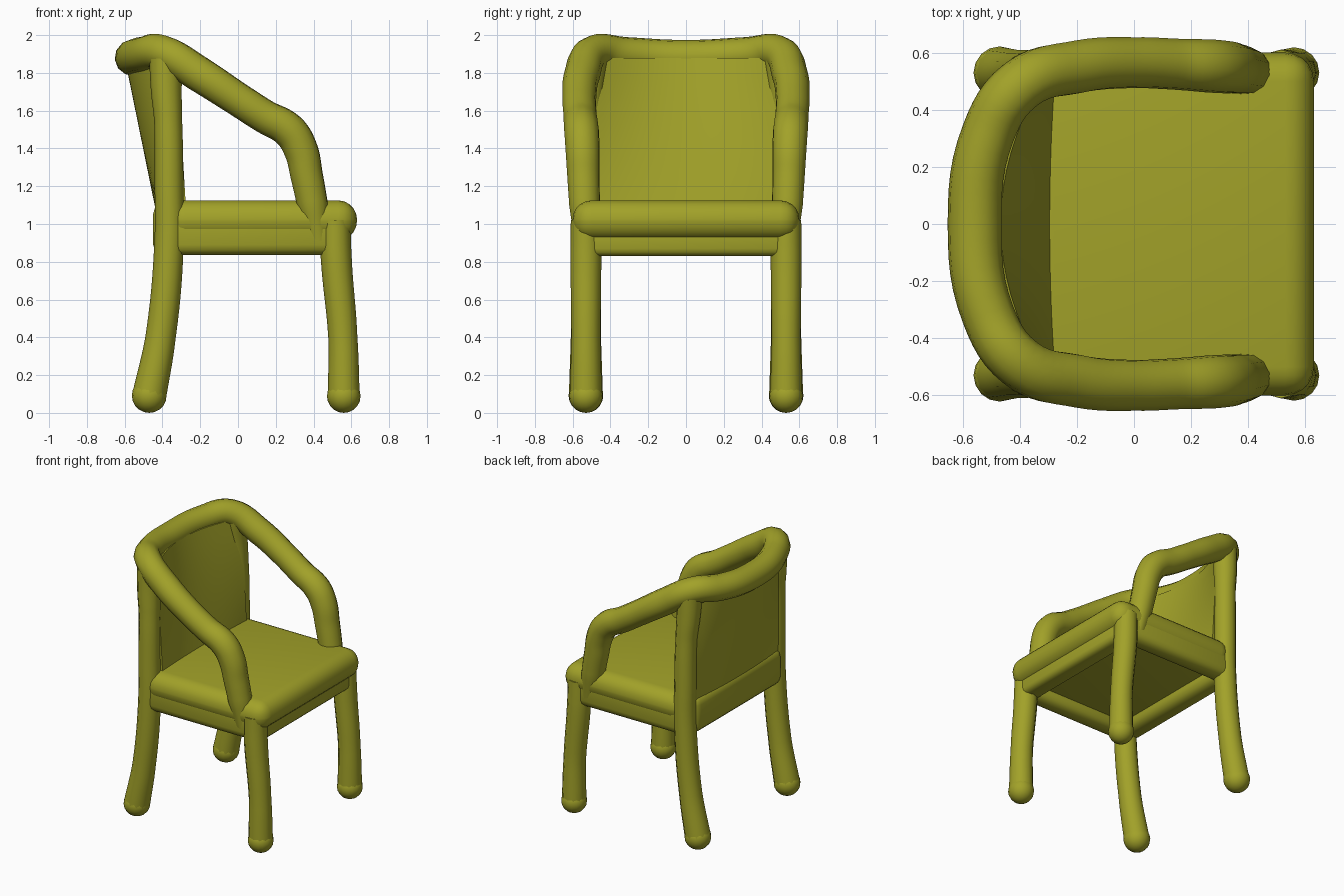
import bpy
import bmesh
from math import radians

cube = bpy.data.objects.get("Cube")
if cube:
    bpy.data.objects.remove(cube, do_unlink=True)

olive = bpy.data.materials.new("olive")
olive.use_nodes = True
colour = (0.36, 0.36, 0.022, 1)
olive.diffuse_color = colour
bsdf = olive.node_tree.nodes["Principled BSDF"]
bsdf.inputs["Base Color"].default_value = colour
bsdf.inputs["Roughness"].default_value = 0.8


def select_only(obj):
    bpy.ops.object.select_all(action="DESELECT")
    obj.select_set(True)
    bpy.context.view_layer.objects.active = obj


def finish(obj):
    """Apply the material and smooth shading."""
    obj.data.materials.clear()
    obj.data.materials.append(olive)
    select_only(obj)
    bpy.ops.object.shade_smooth_by_angle(angle=radians(50))


def from_bmesh(name, bm):
    mesh = bpy.data.meshes.new(name)
    bm.to_mesh(mesh)
    bm.free()
    obj = bpy.data.objects.new(name, mesh)
    bpy.context.collection.objects.link(obj)
    finish(obj)


def tube(name, points):
    """Round tube through (x, y, z, radius) points."""
    curve = bpy.data.curves.new(name, "CURVE")
    curve.dimensions = "3D"
    curve.bevel_depth = 1
    curve.bevel_resolution = 4
    curve.resolution_u = 6
    curve.use_fill_caps = True
    spline = curve.splines.new("BEZIER")
    spline.bezier_points.add(len(points) - 1)
    for bp, (x, y, z, r) in zip(spline.bezier_points, points):
        bp.co = (x, y, z)
        bp.radius = r
        bp.handle_left_type = bp.handle_right_type = "AUTO"
    obj = bpy.data.objects.new(name, curve)
    bpy.context.collection.objects.link(obj)
    select_only(obj)
    bpy.ops.object.convert(target="MESH")
    finish(bpy.context.object)


def rounded_box(name, low, high, bevel, segments=4):
    bm = bmesh.new()
    bmesh.ops.create_cube(bm, size=1)
    for v in bm.verts:
        v.co = [lo if c < 0 else hi for c, lo, hi in zip(v.co, low, high)]
    bmesh.ops.bevel(bm, geom=bm.edges[:], offset=bevel, segments=segments,
                    profile=0.5, affect="EDGES")
    from_bmesh(name, bm)


def foot(name, x, y, r):
    bpy.ops.mesh.primitive_uv_sphere_add(segments=16, ring_count=10, radius=r,
                                         location=(x, y, r))
    obj = bpy.context.object
    obj.name = obj.data.name = name
    finish(obj)


# Legs, rear posts, feet and side rails
for side, s in (("left", 1), ("right", -1)):
    y = 0.53 * s
    tube(side + "_front_leg", [(0.56, y, 0.09, 0.084), (0.555, y, 0.4, 0.077),
                               (0.52, y, 0.82, 0.082), (0.515, y, 1.02, 0.08)])
    tube(side + "_rear_post", [(-0.47, y, 0.09, 0.09), (-0.41, y, 0.4, 0.08),
                               (-0.365, y, 0.9, 0.078), (-0.365, y, 1.2, 0.076),
                               (-0.37, y * 0.99, 1.55, 0.074),
                               (-0.38, y * 0.97, 1.72, 0.082),
                               (-0.38, y * 0.95, 1.87, 0.09)])
    foot(side + "_front_foot", 0.56, y, 0.089)
    foot(side + "_rear_foot", -0.47, y, 0.092)
    rounded_box(side + "_side_rail", (-0.38, min(0.45 * s, 0.59 * s), 0.835),
                (0.54, max(0.45 * s, 0.59 * s), 1.09), 0.055, 3)

# Continuous arm and top rail: one half mirrored into a full sweep
half = [(0.43, 0.53, 0.9, 0.06), (0.395, 0.537, 1.1, 0.083),
        (0.365, 0.543, 1.25, 0.087), (0.33, 0.548, 1.4, 0.092),
        (0.27, 0.553, 1.495, 0.094), (0.14, 0.56, 1.57, 0.09),
        (0.0, 0.565, 1.66, 0.09), (-0.2, 0.55, 1.79, 0.095),
        (-0.4, 0.485, 1.908, 0.093), (-0.51, 0.32, 1.897, 0.093)]
tube("arm_and_top_rail", half + [(-0.558, 0, 1.88, 0.095)]
     + [(x, -y, z, r) for x, y, z, r in reversed(half)])

# Seat cushion and under-seat frame
rounded_box("seat", (-0.38, -0.6, 0.915), (0.63, 0.6, 1.125), 0.1, 5)
rounded_box("front_rail", (0.44, -0.52, 0.83), (0.585, 0.52, 1.0), 0.04, 3)
rounded_box("rear_rail", (-0.45, -0.52, 0.835), (-0.29, 0.52, 1.11), 0.06, 3)

# Backrest: bowed panel, straight at the seat and curved under the top rail
bm = bmesh.new()
columns, rows = 16, 8
for is_back in (False, True):
    grid = []
    for j in range(rows + 1):
        t = j / rows
        line = []
        for i in range(columns + 1):
            u = 2 * i / columns - 1
            bow = 1 - u * u
            if is_back:
                x = -0.425 - 0.175 * bow * t
            else:
                x = -0.272 - (0.05 + 0.145 * bow) * t
            line.append(bm.verts.new((x, 0.5 * u, 1.02 + 0.86 * t)))
        grid.append(line)
    for j in range(rows):
        for i in range(columns):
            bm.faces.new((grid[j][i], grid[j][i + 1],
                          grid[j + 1][i + 1], grid[j + 1][i]))
bmesh.ops.bridge_loops(bm, edges=[e for e in bm.edges if e.is_boundary])
bmesh.ops.recalc_face_normals(bm, faces=bm.faces[:])
from_bmesh("backrest", bm)
